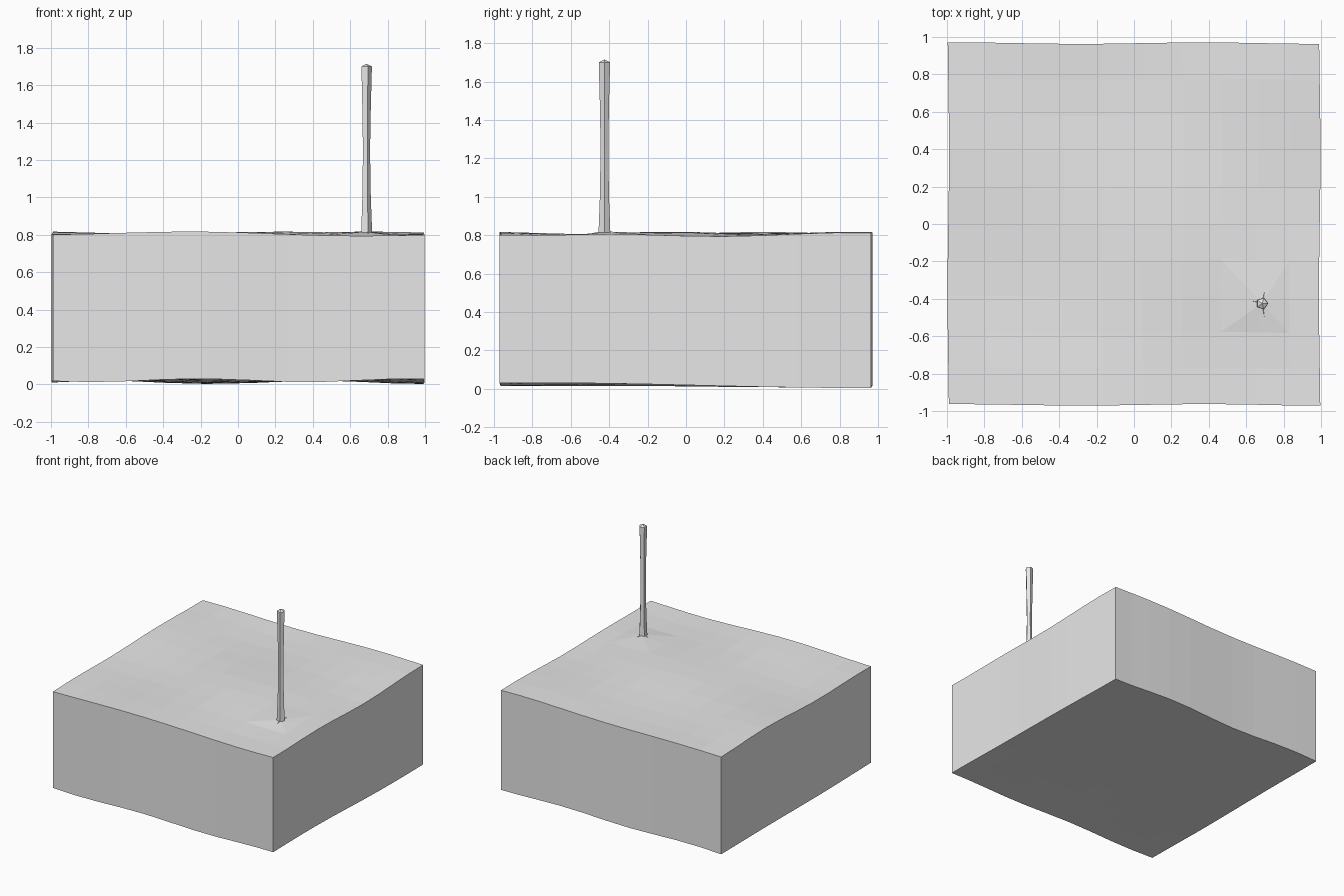
import bpy, bmesh
from math import sin, cos, pi, tau
from mathutils import Vector

cube = bpy.data.objects.get("Cube")
if cube:
    bpy.data.objects.remove(cube, do_unlink=True)

grey = bpy.data.materials.new("plain grey")
grey.use_nodes = True
grey.diffuse_color = (0.8, 0.8, 0.8, 1)
grey.node_tree.nodes["Principled BSDF"].inputs["Base Color"].default_value = (0.8, 0.8, 0.8, 1)

POST = Vector((0.685, -0.425))


def finish(name, bm):
    """Turn a bmesh into a flat-shaded object."""
    bmesh.ops.recalc_face_normals(bm, faces=bm.faces)
    mesh = bpy.data.meshes.new(name)
    bm.to_mesh(mesh)
    bm.free()
    mesh.materials.append(grey)
    obj = bpy.data.objects.new(name, mesh)
    bpy.context.collection.objects.link(obj)
    return obj


def top_height(x, y):
    return 0.805 + 0.007 * sin(4 * x - 2 * y + 0.5) + 0.006 * cos(5.5 * y + 2 * x)


def bottom_height(x, y):
    return 0.018 + 0.009 * cos(5.5 * x + 1.1 + 1.5 * (y + 1)) - 0.006 * sin(2 * y - 0.5)


# Ground block: a subdivided slab with gently rolling top and underside
bm = bmesh.new()
bmesh.ops.create_grid(bm, x_segments=10, y_segments=10, size=1)
bottom = list(bm.verts)
extruded = bmesh.ops.extrude_face_region(bm, geom=bm.faces[:], use_keep_orig=True)
top = [g for g in extruded["geom"] if isinstance(g, bmesh.types.BMVert)]
for group, height in ((bottom, bottom_height), (top, top_height)):
    for v in group:
        x, y = v.co.x, v.co.y
        v.co.x = 0.993 * x + 0.07 * sin(pi * ((x + 1) / 2) ** 2) + 0.004 * sin(4 * y)
        v.co.y = 0.967 * y + 0.004 * sin(5 * x)
        v.co.z = height(v.co.x, v.co.y)

# Small mound where the post meets the ground
peak = min(top, key=lambda v: (v.co.xy - POST).length)
for face in list(peak.link_faces):
    corner = max(face.verts, key=lambda v: (v.co - peak.co).length)
    bmesh.ops.connect_verts(bm, verts=[peak, corner])
peak.co.xy = POST
peak.co.z += 0.012
ground_z = peak.co.z
finish("ground_block", bm)

# Five-sided post: flared foot, narrow waist, wider head with a low point
bm = bmesh.new()
rings = []
for z, r in ((0.77, 0.034), (1.0, 0.025), (1.25, 0.021), (1.48, 0.025), (1.70, 0.031)):
    rings.append([bm.verts.new((POST.x + r * cos(tau * i / 5),
                                POST.y + r * sin(tau * i / 5), z)) for i in range(5)])
for low, high in zip(rings, rings[1:]):
    for i in range(5):
        j = (i + 1) % 5
        bm.faces.new((low[i], low[j], high[j], high[i]))
bm.faces.new(rings[0])
tip = bm.verts.new((POST.x, POST.y, 1.715))
for i in range(5):
    bm.faces.new((rings[-1][i], rings[-1][(i + 1) % 5], tip))
finish("post", bm)

# Thin root ridges spreading from the foot of the post
for name, x, y in (("left", 0.71, -0.30), ("side", 0.57, -0.395), ("front", 0.70, -0.515)):
    end = Vector((x, y))
    side = (end - POST).normalized().orthogonal() * 0.006
    bm = bmesh.new()
    base = [bm.verts.new((*p, ground_z - 0.012)) for p in (POST + side, POST - side, end)]
    crest = bm.verts.new((*POST, ground_z + 0.008))
    bm.faces.new(base)
    for i in range(3):
        bm.faces.new((base[i], base[(i + 1) % 3], crest))
    finish("root_ridge_" + name, bm)
